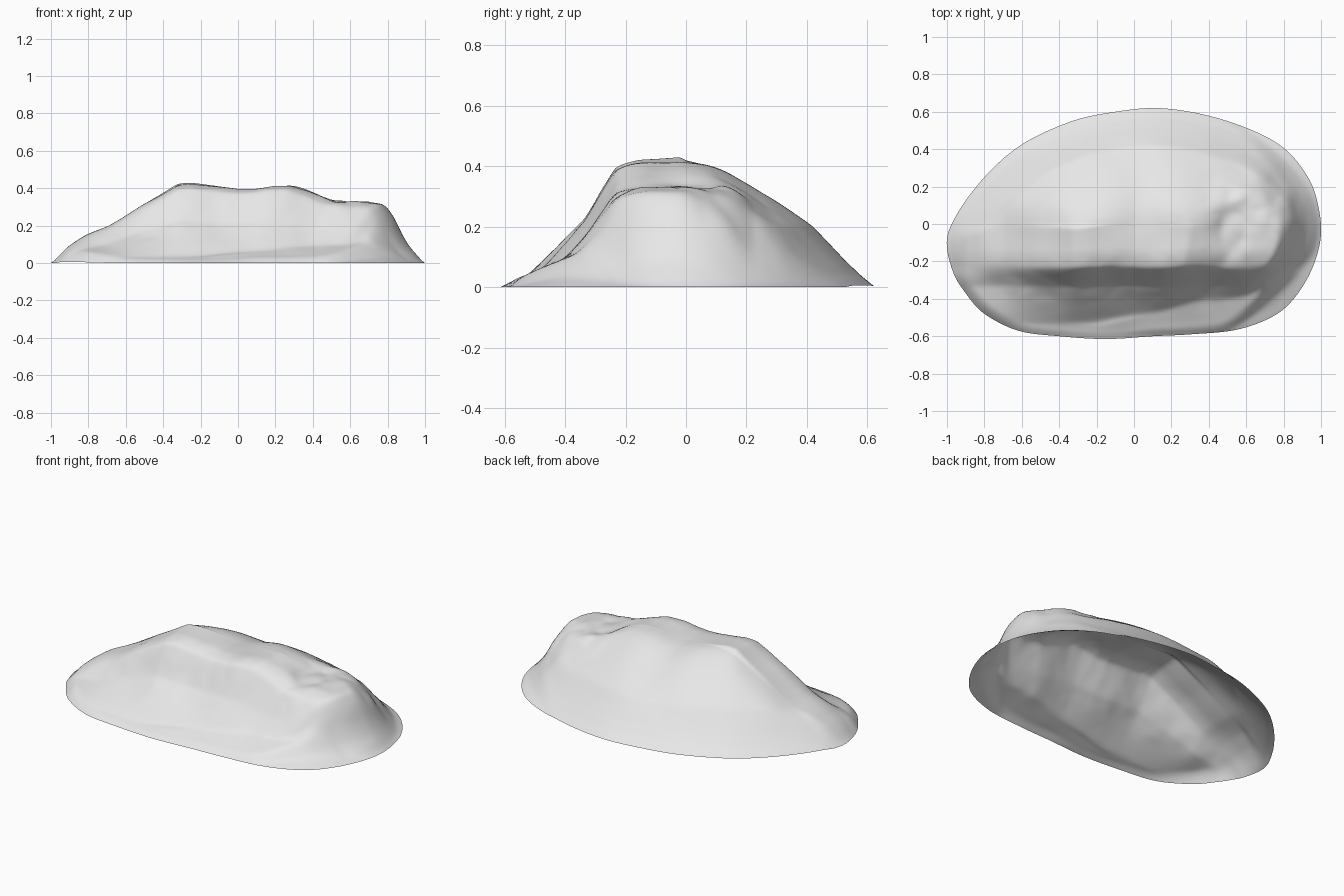
import bpy, bmesh, math
from mathutils import Vector, noise, kdtree

cube = bpy.data.objects.get("Cube")
if cube:
    bpy.data.objects.remove(cube)

RINGS, STEPS = 72, 10

# Ground outline, anticlockwise
outline = [(1, -.05), (.98, .12), (.93, .25), (.83, .38), (.7, .47), (.5, .55), (.3, .6),
           (.1, .62), (-.1, .6), (-.3, .56), (-.5, .48), (-.65, .39), (-.8, .25),
           (-.93, .08), (-1, -.08), (-.97, -.25), (-.9, -.37), (-.8, -.48), (-.62, -.57),
           (-.4, -.6), (-.15, -.615), (.1, -.6), (.3, -.59), (.55, -.565), (.75, -.49),
           (.87, -.38), (.96, -.22)]
# Crest height along x, and slope height by distance from the outline
crest = [(-1, .01), (-.9, .1), (-.82, .15), (-.7, .2), (-.6, .26), (-.52, .31), (-.4, .375),
         (-.32, .42), (-.25, .425), (-.1, .41), (0, .4), (.1, .405), (.2, .42), (.3, .42),
         (.4, .39), (.55, .335), (.79, .32), (.84, .25), (.87, .17), (.92, .09), (1, .01)]
slope = [(0, .01), (.05, .05), (.1, .1), (.2, .21), (.32, .295), (.4, .345), (.55, .43),
         (.7, .5)]


def lookup(table, t):
    if t <= table[0][0]:
        return table[0][1]
    for (a, u), (b, v) in zip(table, table[1:]):
        if t <= b:
            return u + (v - u) * (t - a) / (b - a)
    return table[-1][1]


def smooth_loop(points, steps):
    """Closed Catmull-Rom curve through the points."""
    pts = [Vector(p) for p in points]
    n, result = len(pts), []
    for i in range(n):
        a, b, c, d = (pts[(i + k) % n] for k in (-1, 0, 1, 2))
        for j in range(steps):
            t = j / steps
            result.append(b + (c - a) * t / 2 + (a - b * 2.5 + c * 2 - d / 2) * t * t
                          + (b * 1.5 - a / 2 - c * 1.5 + d / 2) * t ** 3)
    return result


def clamp(t):
    return max(0, min(1, t))


def smooth_min(a, b, k):
    h = max(k - abs(a - b), 0) / k
    return min(a, b) - h * h * k / 4


def bump(x, y, cx, cy, rx, ry):
    return math.exp(-((x - cx) / rx) ** 2 - ((y - cy) / ry) ** 2)


def height(x, y, d):
    # The crest ends on the right in a curved, steep knob
    top = lookup(crest, x + 1.5 * y * y * clamp(x * 2))
    # Gentle slope at the back, steeper towards the front and the knob
    steep = max(clamp(-y / .2), clamp((x - .4) / .3) * clamp((.22 - y) / .35))
    body = smooth_min(top, lookup(slope, d * (1 + steep)), .05)
    # Cliff along the front, with a ledge that climbs to the right
    t = clamp((x + .2) / .9)
    foot_y, foot_z = -.53 + .17 * t, .035 + .085 * t
    wobble = .012 * noise.noise(Vector((x * 4, .3, 0)))
    front = [(-.62, .01), (foot_y, foot_z), (-.33, max(foot_z + .03, top * .54)),
             (-.23, top * .95), (-.1, top + .07)]
    z = smooth_min(body, lookup(front, y + wobble), .05)
    # Apron below the ledge, blended into the cliff
    z = -smooth_min(-z, -min(lookup(slope, d) * .5, foot_z), .02 * clamp(d / .1) + .001)
    # Soft swells and hollows on the top
    z += .015 * bump(x, y, -.3, .12, .2, .2) - .015 * bump(x, y, .47, -.02, .08, .1)
    z += .012 * bump(x, y, .62, .2, .1, .07) - .018 * bump(x, y, .05, .2, .12, .2)
    # Rough rock on the cliff and the right end
    rough = max(bump(x, y, .65, 0, .25, .3), .5 * bump(x, y, 0, -.3, .9, .12))
    p = Vector((x * 5, y * 5, z * 5))
    detail = noise.noise(p) * .006 + noise.noise(p * 2.3) * .01 * rough
    detail += (abs(noise.noise(p * 1.6)) - .2) * .02 * rough
    return max(z + detail * clamp(d / .15), .005)


# Mound: an open shell made of rings shrinking to the middle
rim = smooth_loop(outline, STEPS)
tree = kdtree.KDTree(len(rim))
for i, p in enumerate(rim):
    tree.insert(p.to_3d(), i)
tree.balance()

bm = bmesh.new()
rings = []
for r in range(RINGS):
    row = []
    for p in rim:
        q = (p * (1 - r / RINGS)).to_3d()
        d = tree.find(q)[2]
        row.append(bm.verts.new((q.x, q.y, height(q.x, q.y, d))))
    rings.append(row)
n = len(rim)
for low, high in zip(rings, rings[1:]):
    for i in range(n):
        j = (i + 1) % n
        bm.faces.new((low[i], low[j], high[j], high[i]))
peak = bm.verts.new((0, 0, height(0, 0, tree.find((0, 0, 0))[2])))
for i in range(n):
    bm.faces.new((rings[-1][i], rings[-1][(i + 1) % n], peak))
low_z = min(v.co.z for v in bm.verts)
for v in bm.verts:
    v.co.z -= low_z
# Even out creases, leaving the rim in place
inner = [v for v in bm.verts if not v.is_boundary]
for _ in range(3):
    bmesh.ops.smooth_vert(bm, verts=inner, factor=.5, use_axis_z=True)
mesh = bpy.data.meshes.new("rock_mound")
bm.to_mesh(mesh)
bm.free()
mound = bpy.data.objects.new("rock_mound", mesh)
bpy.context.collection.objects.link(mound)

# Pale grey stone
stone = bpy.data.materials.new("pale_grey_stone")
stone.use_nodes = True
colour = (.8, .8, .8, 1)
stone.diffuse_color = colour
stone.node_tree.nodes["Principled BSDF"].inputs["Base Color"].default_value = colour
mesh.materials.append(stone)
mesh.shade_smooth()
